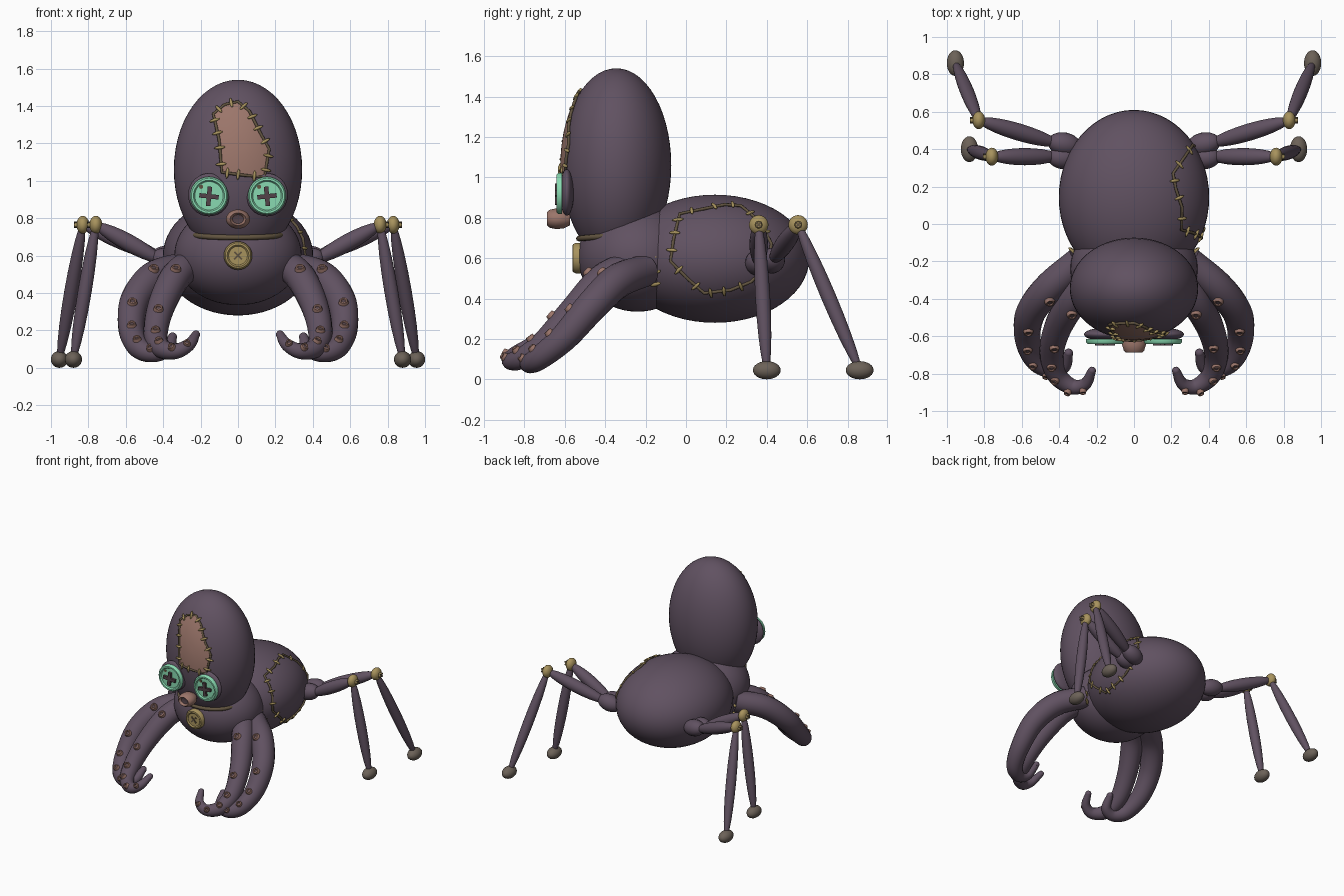
import bpy, bmesh, math
from mathutils import Vector, Matrix

if "Cube" in bpy.data.objects:
    bpy.data.objects.remove(bpy.data.objects["Cube"])


def material(name, *rgb):
    m = bpy.data.materials.new(name)
    m.use_nodes = True
    m.diffuse_color = (*rgb, 1)
    m.node_tree.nodes["Principled BSDF"].inputs["Base Color"].default_value = (*rgb, 1)
    return m


PURPLE = material("dusty purple", .118, .083, .12)
PINK = material("faded pink", .33, .18, .145)
GREEN = material("mint green", .25, .70, .44)
GOLD = material("old gold", .39, .29, .11)
FOOT = material("grey brown", .15, .122, .098)
OLIVE = material("dark olive", .12, .088, .05)
DARK = material("dark plum", .085, .055, .065)
FRONT = Vector((0, -1, 0))


def finish(name, bm, mats, matrix=Matrix()):
    bmesh.ops.recalc_face_normals(bm, faces=bm.faces)
    me = bpy.data.meshes.new(name)
    bm.to_mesh(me)
    bm.free()
    for m in mats:
        me.materials.append(m)
    ob = bpy.data.objects.new(name, me)
    bpy.context.collection.objects.link(ob)
    ob.matrix_world = matrix
    bpy.ops.object.select_all(action='DESELECT')
    ob.select_set(True)
    bpy.context.view_layer.objects.active = ob
    bpy.ops.object.shade_smooth_by_angle(angle=math.radians(40))
    return ob


def placed(loc, axis=(0, 0, 1), size=(1, 1, 1)):
    rot = Vector(axis).to_track_quat('Z', 'Y').to_matrix().to_4x4()
    return Matrix.Translation(loc) @ rot @ Matrix.Diagonal((*size, 1))


def blobs(name, matrices, mat, seg=12):
    bm = bmesh.new()
    for m in matrices:
        bmesh.ops.create_uvsphere(bm, u_segments=seg, v_segments=max(6, seg // 2), radius=1, matrix=m)
    return finish(name, bm, [mat])


def spindle(name, a, b, r, mat):
    a, b = Vector(a), Vector(b)
    return blobs(name, [placed((a + b) / 2, b - a, (r, r, (b - a).length / 2))], mat, 24)


def lathe(name, profile, loc, axis, mats, rule=lambda i: 0, seg=32, size=(1, 1, 1)):
    # rule gives the material index of each profile segment
    bm = bmesh.new()
    rings = [[bm.verts.new((r * math.cos(k * math.tau / seg), r * math.sin(k * math.tau / seg), h))
              for k in range(seg)] for r, h in profile]
    for i in range(len(rings) - 1):
        for k in range(seg):
            j = (k + 1) % seg
            f = bm.faces.new((rings[i][k], rings[i][j], rings[i + 1][j], rings[i + 1][k]))
            f.material_index = rule(i)
    bmesh.ops.remove_doubles(bm, verts=bm.verts, dist=.00001)
    return finish(name, bm, mats, placed(loc, axis, size))


def tube(name, pts, mat, closed=False, sides=4):
    # pts are (x, y, z, radius)
    cu = bpy.data.curves.new(name, 'CURVE')
    cu.dimensions = '3D'
    cu.bevel_depth, cu.bevel_resolution, cu.use_fill_caps = 1, sides, True
    sp = cu.splines.new('POLY')
    sp.points.add(len(pts) - 1)
    for p, q in zip(sp.points, pts):
        p.co, p.radius = (*q[:3], 1), q[3]
    sp.use_cyclic_u = closed
    sp.use_smooth = True
    cu.materials.append(mat)
    ob = bpy.data.objects.new(name, cu)
    bpy.context.collection.objects.link(ob)
    bpy.ops.object.select_all(action='DESELECT')
    ob.select_set(True)
    bpy.context.view_layer.objects.active = ob
    bpy.ops.object.convert(target='MESH')


def smooth_path(keys, steps=8):
    k = [Vector(p) for p in keys]
    k = [k[0] * 2 - k[1]] + k + [k[-1] * 2 - k[-2]]
    out = []
    for a, b, c, d in zip(k, k[1:], k[2:], k[3:]):
        for i in range(steps):
            t = i / steps
            out.append((b * 2 + (c - a) * t + (a * 2 - b * 5 + c * 4 - d) * t * t
                        + (b * 3 - a - c * 3 + d) * t ** 3) / 2)
    return out + [k[-2]]


# Body masses: centre and radii
HEAD = (Vector((0, -.345, 1.06)), Vector((.343, .272, .48)))
CHEST = (Vector((0, -.24, .605)), Vector((.34, .295, .27)))
ABDOMEN = (Vector((0, .143, .597)), Vector((.402, .467, .317)))
for name, (c, r) in (("head", HEAD), ("chest", CHEST), ("abdomen", ABDOMEN)):
    blobs(name, [placed(c, size=r)], PURPLE, 56)


def on_surface(mass, axis, sign, u, v, lift):
    # solve one coordinate of an ellipsoid from the two others; return point and normal
    c, r = mass
    i, j = [k for k in range(3) if k != axis]
    p = Vector((0, 0, 0))
    p[i], p[j] = u, v
    rest = 1 - ((u - c[i]) / r[i]) ** 2 - ((v - c[j]) / r[j]) ** 2
    p[axis] = c[axis] + sign * r[axis] * math.sqrt(max(rest, 0))
    n = Vector([(p[k] - c[k]) / r[k] ** 2 for k in range(3)]).normalized()
    return p + n * lift, n


def resample(outline, step):
    out = []
    for a, b in zip(outline, outline[1:] + outline[:1]):
        a, b = Vector(a), Vector(b)
        n = max(1, round((b - a).length / step))
        out += [a.lerp(b, i / n) for i in range(n)]
    return out


def seam(name, mass, axis, sign, outline, step):
    spots = [on_surface(mass, axis, sign, p.x, p.y, .006) for p in resample(outline, step)]
    tube(name + "_thread", [(*p, .008) for p, n in spots], OLIVE, True, 2)
    bars = []
    for i, (p, n) in enumerate(spots):
        nxt = spots[(i + 1) % len(spots)][0]
        bars.append(placed((p + nxt) / 2 + n * .004, (nxt - p).cross(n), (.009, .009, .03)))
    blobs(name + "_stitches", bars, GOLD, 10)


# Forehead patch, laid over the head in shrinking rings
forehead = [(-.13, 1.355), (-.07, 1.405), (0, 1.42), (.06, 1.37), (.12, 1.25), (.165, 1.17),
            (.14, 1.02), (.03, 1.03), (-.085, 1.045), (-.10, 1.22)]
bm = bmesh.new()
edge, mid = resample(forehead, .03), Vector((.02, 1.2))
rings = [[bm.verts.new(on_surface(HEAD, 1, -1, *mid.lerp(p, s / 6), .005)[0]) for p in edge]
         for s in range(1, 7)]
bm.faces.new(rings[0])
for a, b in zip(rings, rings[1:]):
    for k in range(len(edge)):
        j = (k + 1) % len(edge)
        bm.faces.new((a[k], a[j], b[j], b[k]))
finish("forehead_patch", bm, [PINK])
seam("forehead_seam", HEAD, 1, -1, forehead, .075)

# Seam on the left of the abdomen
seam("abdomen_seam", ABDOMEN, 0, 1,
     [(.36, .78), (.27, .855), (.19, .86), (.09, .84), (-.03, .815), (-.06, .69), (-.075, .585),
      (.01, .50), (.09, .43), (.22, .445), (.32, .485), (.40, .56), (.42, .67)], .085)

# Neck band, tilted down at the front
ring = [k * math.tau / 48 for k in range(48)]
tube("neck_band", [(.236 * math.cos(a), -.365 + .165 * math.sin(a), .712 + .015 * math.sin(a), .014)
                   for a in ring], OLIVE, True)

# Mouth
lathe("mouth", [(0, .09), (.03, .095), (.042, .113), (.055, .1), (.064, .07), (.06, .03), (.04, 0)],
      (0, -.575, .795), FRONT, [PINK, DARK], lambda i: int(i < 1), size=(1, .8, 1))


def cross(name, loc, half, width, angle, axis, mat):
    bm = bmesh.new()
    for a in (angle, angle + math.pi / 2):
        bmesh.ops.create_cube(bm, size=2, matrix=Matrix.Rotation(a, 4, 'Z')
                              @ Matrix.Diagonal((half, width, .009, 1)))
    finish(name, bm, [mat], placed(loc, axis))


# Button eyes
for side, s in (("left", 1), ("right", -1)):
    x = s * .155
    blobs(side + "_eye_socket", [placed((x, -.59, .925), FRONT, (.112, .115, .035))], PURPLE, 40)
    lathe(side + "_eye", [(0, .016), (.076, .016), (.083, .026), (.094, .026), (.102, .016), (.102, 0), (0, 0)],
          (x, -.615, .92), FRONT, [GREEN], seg=40)
    cross(side + "_eye_cross", (x, -.64, .917), .052, .012, s * .1, FRONT, DARK)
    lathe(side + "_eye_hole", [(0, .004), (.011, .004), (.011, 0)], (x - .042, -.63, .968), FRONT, [OLIVE], seg=16)

# Chest button
lathe("chest_button", [(0, .045), (.05, .045), (.058, .053), (.068, .05), (.076, .035), (.076, .01), (.06, 0)],
      (0, -.51, .6), FRONT, [GOLD])
cross("chest_button_cross", (0, -.553, .6), .028, .005, math.pi / 4, FRONT, OLIVE)

# Tentacle arms with suckers, and spindly back legs
inner = [(.24, -.27, .56, .08), (.33, -.41, .49, .082), (.41, -.56, .33, .074), (.44, -.70, .18, .064),
         (.41, -.81, .105, .053), (.33, -.87, .09, .042), (.26, -.855, .125, .033), (.225, -.785, .178, .022)]
outer = [(.29, -.20, .54, .08), (.45, -.34, .485, .085), (.55, -.47, .36, .08), (.57, -.60, .21, .07),
         (.53, -.72, .11, .06), (.45, -.775, .078, .048), (.375, -.76, .1, .037), (.35, -.69, .165, .024)]
legs = [("front", (.33, .35, .575), (.46, .36, .60), (.76, .36, .765), (.88, .40, .045)),
        ("back", (.32, .42, .58), (.46, .445, .61), (.83, .555, .765), (.955, .86, .045))]
for side, s in (("left", 1), ("right", -1)):
    for label, keys in (("inner", inner), ("outer", outer)):
        path = [Vector((s * p[0], *p[1:])) for p in smooth_path(keys)]
        name = f"{side}_{label}_arm"
        tube(name, path, PURPLE, sides=6)
        blobs(name + "_tip", [placed(path[-1].xyz, size=[path[-1].w] * 3)], PURPLE, 16)
        for n, i in enumerate((9, 19, 26, 32, 39, 46)):
            along = (path[i + 1].xyz - path[i - 1].xyz).normalized()
            out = Vector((0, -.85, .5))
            out = (out - along * out.dot(along)).normalized()
            k = 1 - n * .06
            lathe(f"{name}_sucker_{n + 1}", [(0, .008), (.011, .008), (.015, .014), (.022, .014), (.03, -.008)],
                  path[i].xyz + out * path[i].w, out, [PINK, DARK], lambda q: int(q < 1), 14, (k, k, 1))
    # stitches where the arm joins the body
    blobs(side + "_shoulder_stitches", [placed((s * x, y, z), (s, 1, .3), (.01, .01, .035))
          for x, y, z in ((.325, -.15, .53), (.30, -.17, .6), (.32, -.15, .47))], GOLD, 10)
    for label, hip, joint, knee, foot in legs:
        name = f"{side}_{label}_leg"
        hip, joint, knee, foot = [Vector((s * p[0], *p[1:])) for p in (hip, joint, knee, foot)]
        reach = (knee - joint).normalized()
        spindle(name + "_hip", hip - reach * .04, joint, .062, PURPLE)
        spindle(name + "_thigh", joint - reach * .07, knee + reach * .01, .046, PURPLE)
        drop = (foot - knee).normalized()
        spindle(name + "_shin", knee - drop * .03, foot + drop * .02, .037, PURPLE)
        blobs(name + "_knee", [placed(knee, size=(.034, .048, .048))], GOLD, 24)
        cap = Vector((s, 0, 0))
        lathe(name + "_knee_cap", [(0, .018), (.014, .018), (.018, .012), (.018, 0)],
              knee + cap * .028, cap, [GOLD], seg=16)
        cross(name + "_knee_cross", knee + cap * .039, .02, .004, math.pi / 4, cap, OLIVE)
        blobs(name + "_foot", [placed(foot, size=(.046, .069, .045))], FOOT, 24)
